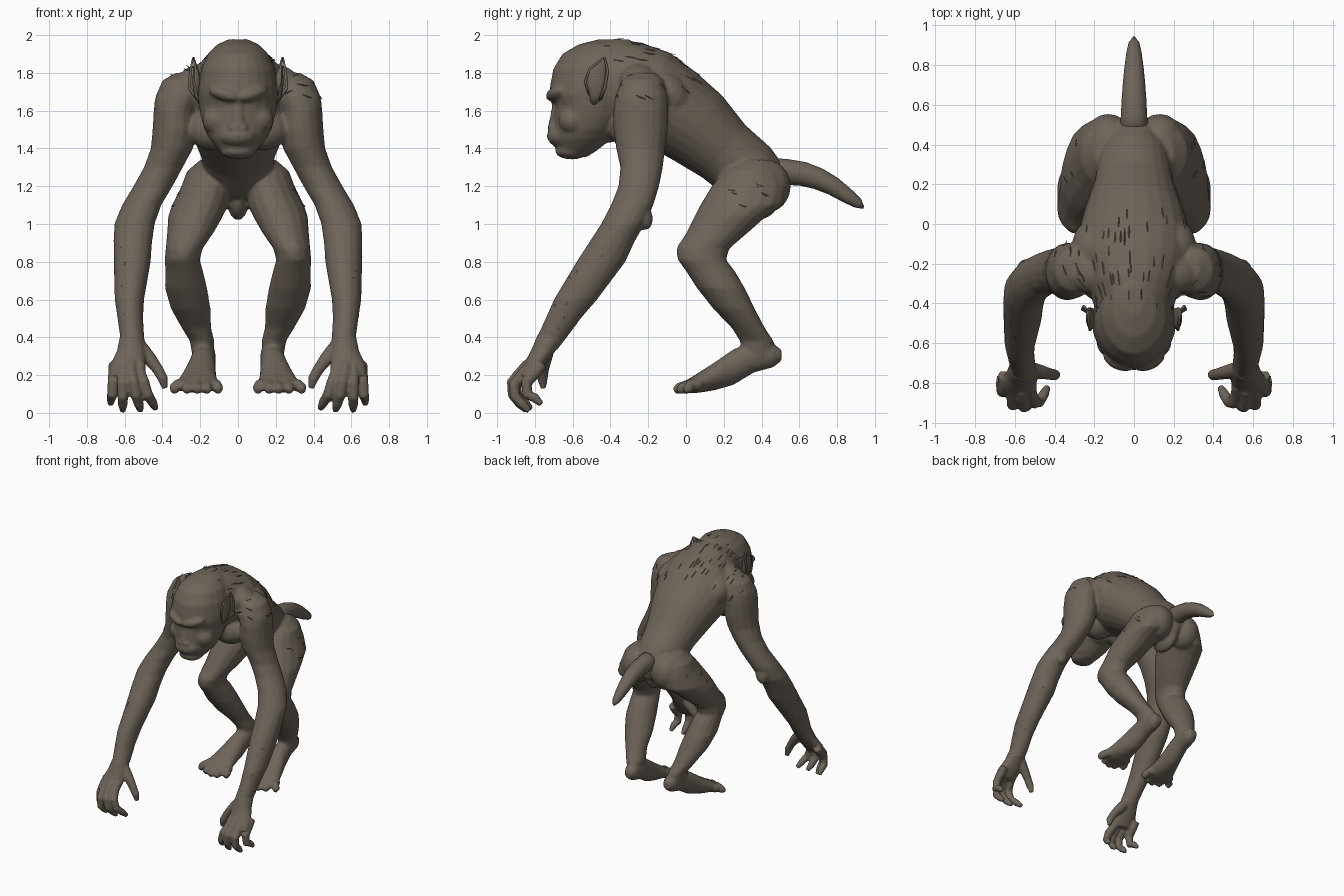
import bpy, bmesh, math, random
from mathutils import Vector, Matrix, Euler

random.seed(4)
fur = bpy.data.materials.new("grey_brown_hide")
fur.diffuse_color = (0.155, 0.128, 0.10, 1)


def skin(bm, rings):
    """Bridge a list of point rings into a closed surface."""
    vs = [[bm.verts.new(p) for p in r] for r in rings]
    n = len(vs[0])
    for a, b in zip(vs, vs[1:]):
        for i in range(n):
            bm.faces.new((a[i], a[(i + 1) % n], b[(i + 1) % n], b[i]))
    bm.faces.new(vs[0])
    bm.faces.new(vs[-1])


def loft(bm, rows, s=1, tilt=0, n=16):
    """Ellipse sections (x, y, z, half width, half depth[, tilt])."""
    rings = []
    for r in rows:
        t = math.radians(r[5] if len(r) > 5 else tilt)
        ring = []
        for i in range(n):
            a = 2 * math.pi * i / n
            d = r[4] * math.sin(a)
            ring.append((s * (r[0] + r[3] * math.cos(a)),
                         r[1] + d * math.cos(t), r[2] + d * math.sin(t)))
        rings.append(ring)
    skin(bm, rings)


def tube(bm, rows, s=1, n=10):
    """Round sections (x, y, z, radius) following a path."""
    pts = [Vector((s * r[0], r[1], r[2])) for r in rows]
    rings = []
    for k, p in enumerate(pts):
        t = pts[min(k + 1, len(pts) - 1)] - pts[max(k - 1, 0)]
        u = t.cross(Vector((0, 0.3, 1)) if abs(t.x) > 0.7 * t.length else Vector((1, 0, 0))).normalized()
        v = t.normalized().cross(u)
        rings.append([p + rows[k][3] * (u * math.cos(a) + v * math.sin(a))
                      for a in (2 * math.pi * i / n for i in range(n))])
    skin(bm, rings)


def ball(bm, loc, r, s=1, rot=(0, 0, 0)):
    e = Euler((math.radians(rot[0]), s * math.radians(rot[1]), s * math.radians(rot[2])))
    m = Matrix.LocRotScale(Vector((s * loc[0], loc[1], loc[2])), e, Vector(r))
    bmesh.ops.create_uvsphere(bm, u_segments=18, v_segments=12, radius=1, matrix=m)


def finish(bm, name, voxel=0, smooth=3):
    bmesh.ops.recalc_face_normals(bm, faces=bm.faces)
    me = bpy.data.meshes.new(name)
    bm.to_mesh(me)
    bm.free()
    me.materials.append(fur)
    for p in me.polygons:
        p.use_smooth = True
    ob = bpy.data.objects.new(name, me)
    bpy.context.collection.objects.link(ob)
    if voxel:
        m = ob.modifiers.new("fuse", 'REMESH')
        m.mode, m.voxel_size, m.use_smooth_shade = 'VOXEL', voxel, True
        m = ob.modifiers.new("soften", 'SMOOTH')
        m.factor, m.iterations = 0.5, smooth
    return ob


# Body: torso, head, arms, legs and feet fused into one skin
bm = bmesh.new()
loft(bm, [(0, .46, 1.10, .04, .07, 40), (0, .44, 1.18, .14, .14, 42), (0, .33, 1.275, .18, .175, 48),
          (0, .20, 1.385, .20, .18, 50), (0, .06, 1.51, .25, .215, 52), (0, -.08, 1.61, .29, .235, 55),
          (0, -.20, 1.685, .29, .25, 64), (0, -.31, 1.725, .235, .245, 78), (0, -.40, 1.735, .205, .237, 88),
          (0, -.48, 1.74, .17, .20, 90)], n=24)
ball(bm, (0, .37, 1.14), (.06, .13, .12))
ball(bm, (0, -.42, 1.54), (.15, .13, .11))
for s in (-1, 1):
    # arm
    loft(bm, [(.28, -.22, 1.80, .05, .06), (.30, -.23, 1.76, .10, .11), (.31, -.235, 1.68, .125, .14),
              (.335, -.24, 1.6, .112, .145), (.335, -.24, 1.5, .117, .145), (.35, -.24, 1.4, .112, .13),
              (.395, -.235, 1.3, .103, .113), (.45, -.25, 1.2, .104, .108), (.51, -.285, 1.1, .104, .113),
              (.548, -.335, 1.0, .107, .115), (.557, -.395, .9, .102, .12), (.56, -.45, .8, .098, .13),
              (.575, -.585, .6, .078, .115), (.57, -.65, .5, .068, .094), (.56, -.71, .4, .064, .08),
              (.565, -.745, .33, .06, .06)], s)
    # shoulder, shoulder blade, chest, collar and elbow
    ball(bm, (.345, -.25, 1.62), (.10, .12, .13), s)
    ball(bm, (.19, -.10, 1.69), (.12, .14, .105), s, (-40, 0, 0))
    ball(bm, (.13, -.30, 1.50), (.14, .10, .11), s)
    ball(bm, (.22, -.25, 1.76), (.13, .10, .08), s, (0, 25, 0))
    ball(bm, (.53, -.245, 1.06), (.06, .06, .10), s, (25, -15, 0))
    # leg
    loft(bm, [(.13, .36, 1.34, .07, .09), (.15, .35, 1.28, .12, .15), (.165, .335, 1.2, .135, .20),
              (.20, .295, 1.1, .15, .22), (.225, .235, 1.04, .145, .19), (.25, .17, .96, .125, .165),
              (.285, .09, .87, .098, .14), (.295, .085, .81, .093, .128), (.285, .13, .75, .10, .13),
              (.275, .185, .66, .112, .127), (.25, .255, .55, .105, .11), (.22, .33, .45, .078, .088),
              (.19, .375, .38, .065, .09), (.185, .38, .29, .055, .08)], s)
    ball(bm, (.13, .425, 1.20), (.12, .13, .14), s)
    ball(bm, (.29, .02, .85), (.065, .07, .08), s)
    # foot with raised heel and five toes
    loft(bm, [(.175, .505, .305, .03, .03), (.175, .46, .305, .055, .065), (.18, .36, .298, .062, .085),
              (.19, .25, .242, .072, .095), (.205, .15, .193, .09, .074), (.215, .06, .157, .11, .052),
              (.215, .01, .142, .105, .036)], s, 90)
    for x, tx, ty in ((.13, .105, -.015), (.17, .165, -.05), (.21, .215, -.058),
                      (.255, .27, -.04), (.295, .338, -.005)):
        tube(bm, [(x, .07, .15, .035), (x * .5 + tx * .5, .02, .147, .033), (tx, ty + .02, .13, .03),
                  (tx, ty - .005, .116, .02)], s)

# skull and face
loft(bm, [(0, -.585, 1.355, .05, .06), (0, -.575, 1.39, .10, .105), (0, -.55, 1.45, .15, .155),
          (0, -.53, 1.50, .178, .172), (0, -.505, 1.57, .197, .195), (0, -.495, 1.63, .207, .20),
          (0, -.49, 1.685, .213, .232), (0, -.485, 1.73, .21, .235), (0, -.475, 1.82, .195, .228),
          (0, -.455, 1.90, .16, .20), (0, -.42, 1.95, .11, .15), (0, -.38, 1.978, .05, .08)], n=24)
ball(bm, (0, -.64, 1.465), (.105, .097, .065))
ball(bm, (0, -.605, 1.385), (.092, .088, .043))
tube(bm, [(0, -.68, 1.69, .04), (0, -.675, 1.62, .035), (0, -.685, 1.55, .038), (0, -.695, 1.50, .04)])
for s in (-1, 1):
    ball(bm, (.075, -.685, 1.69), (.09, .05, .036), s, (0, -16, 24))
    ball(bm, (.11, -.60, 1.55), (.08, .075, .075), s, (0, 15, 25))
    ball(bm, (.08, -.66, 1.635), (.028, .025, .018), s)
    ball(bm, (.03, -.71, 1.51), (.022, .022, .018), s)
body = finish(bm, "body", .0105, 3)

for s, side in ((-1, "right"), (1, "left")):
    # Ear: leaf-shaped shell with a raised rim
    bm = bmesh.new()
    loft(bm, [(.19, -.49, 1.63, .015, .02), (.21, -.475, 1.68, .022, .035), (.218, -.475, 1.75, .024, .055),
              (.222, -.47, 1.81, .016, .05), (.228, -.445, 1.85, .008, .025), (.234, -.43, 1.885, .002, .004)], s)
    tube(bm, [(.205, -.51, 1.68, .007), (.222, -.532, 1.75, .008), (.225, -.51, 1.82, .008),
              (.235, -.435, 1.88, .005)], s, 6)
    tube(bm, [(.215, -.455, 1.66, .009), (.258, -.43, 1.72, .009), (.252, -.415, 1.81, .008),
              (.238, -.43, 1.88, .005)], s, 6)
    finish(bm, side + "_ear")

    # Hand: palm, four curled fingers and thumb
    bm = bmesh.new()
    loft(bm, [(.56, -.705, .42, .062, .078), (.565, -.755, .33, .076, .066), (.58, -.80, .26, .092, .058),
              (.59, -.84, .20, .09, .046)], s)
    for x, y, z, dx, tip in ((.52, -.855, .21, -.085, .02), (.565, -.875, .21, -.05, .01),
                             (.61, -.865, .20, .0, .01), (.655, -.80, .21, .02, .045)):
        tube(bm, [(x, y + .04, z + .05, .031), (x, y, z, .033), (x + dx * .25, y - .045, z - .05, .031),
                  (x + dx * .5, y - .04, z - .115, .029), (x + dx * .8, y, tip + .035, .026),
                  (x + dx, y + .035, tip, .016)], s)
    tube(bm, [(.53, -.73, .36, .042), (.47, -.745, .29, .037), (.425, -.755, .23, .03),
              (.397, -.76, .18, .028), (.387, -.755, .13, .015)], s)
    finish(bm, side + "_hand", .008, 2)

# Tail: tapered and drooping
bm = bmesh.new()
tube(bm, [(0, .46, 1.27, .08), (0, .54, 1.275, .068), (0, .62, 1.265, .064), (0, .70, 1.24, .058),
          (0, .78, 1.20, .05), (0, .86, 1.145, .039), (0, .91, 1.11, .028), (0, .94, 1.085, .006)], n=14)
finish(bm, "tail")

# Fur tufts: thin spikes scattered on back, shoulders, nape, forearms and hips
bpy.context.view_layer.update()
src = body.evaluated_get(bpy.context.evaluated_depsgraph_get()).to_mesh()
rules = [
    (34, .08, (0, 1, -.35), lambda p, n: n.z > .5 and -.40 < p.y < .05 and abs(p.x) < .2 and p.z > 1.7),
    (20, .07, (0, .6, -.3), lambda p, n: n.z > .2 and abs(p.x) > .24 and p.z > 1.68),
    (10, .06, (0, 1, .1), lambda p, n: abs(n.x) > .5 and -.45 < p.y < -.36 and p.z > 1.78),
    (20, .04, (0, .3, .8), lambda p, n: .42 < p.z < .95 and p.y < -.3 and abs(p.x) > .5 and n.x * p.x > .2),
    (10, .05, (0, .9, -.4), lambda p, n: 1.1 < p.z < 1.22 and abs(p.x) > .24 and .2 < p.y < .42),
]
bm = bmesh.new()
for count, size, flow, rule in rules:
    spots = [v for v in src.vertices if rule(v.co, v.normal)]
    for v in random.sample(spots, min(count, len(spots))):
        n = v.normal.copy()
        d = Vector(flow)
        d = ((d - n * d.dot(n)).normalized() + n * .2).normalized()
        side = d.cross(n).normalized() * size * .11
        p = v.co - n * .008
        a, b, c = bm.verts.new(p + side), bm.verts.new(p - side), bm.verts.new(p + n * .01)
        t = bm.verts.new(p + d * size * random.uniform(.6, 1))
        for f in ((a, b, t), (b, c, t), (c, a, t), (a, c, b)):
            bm.faces.new(f)
tufts = finish(bm, "fur_tufts")
for p in tufts.data.polygons:
    p.use_smooth = False
